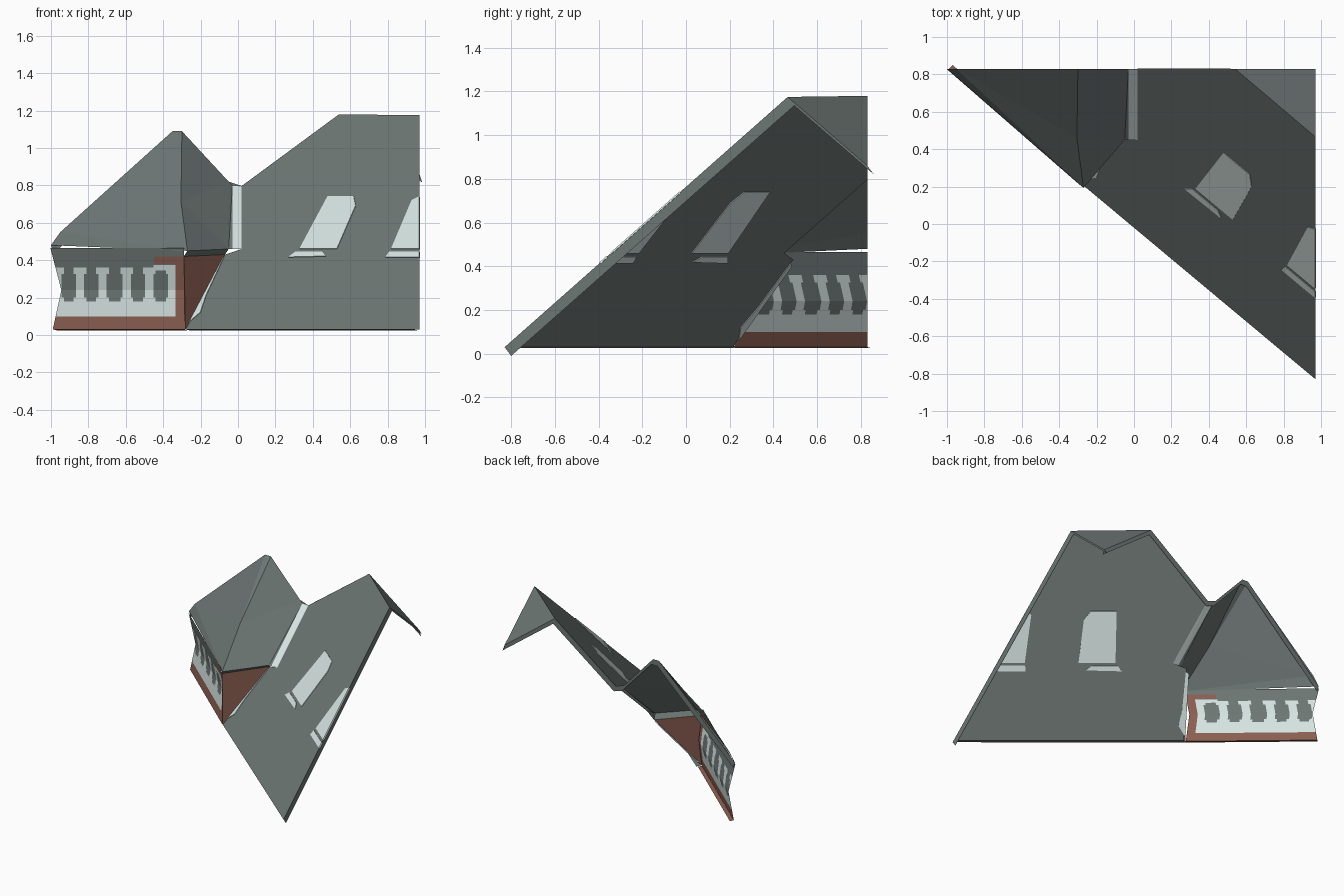
import bpy, bmesh
from mathutils import Vector

if "Cube" in bpy.data.objects:
    bpy.data.objects.remove(bpy.data.objects["Cube"])


def material(name, rgb):
    m = bpy.data.materials.new(name)
    m.diffuse_color = (*rgb, 1)
    m.use_nodes = True
    m.node_tree.nodes["Principled BSDF"].inputs["Base Color"].default_value = m.diffuse_color
    return m


GREY = material("slate grey", (0.155, 0.185, 0.178))
WHITE = material("pale trim", (0.68, 0.78, 0.76))
BRICK = material("brick red", (0.26, 0.115, 0.085))


def finish(name, bm, mats):
    me = bpy.data.meshes.new(name)
    bm.to_mesh(me)
    bm.free()
    for m in mats:
        me.materials.append(m)
    ob = bpy.data.objects.new(name, me)
    bpy.context.collection.objects.link(ob)
    return ob


def panel(name, pts, mat, up=(-0.6, -0.7, 0.9)):
    """One flat-ish polygon whose normal points toward 'up'."""
    bm = bmesh.new()
    f = bm.faces.new([bm.verts.new(p) for p in pts])
    f.normal_update()
    if f.normal.dot(Vector(up)) < 0:
        f.normal_flip()
    bmesh.ops.triangulate(bm, faces=[f])
    return finish(name, bm, [mat])


def skirt(name, pts, off, mat):
    """Narrow band hanging from a cut edge."""
    bm = bmesh.new()
    a = [bm.verts.new(p) for p in pts]
    b = [bm.verts.new(Vector(p) + Vector(off)) for p in pts]
    for i in range(len(pts) - 1):
        bm.faces.new((a[i], a[i + 1], b[i + 1], b[i]))
    return finish(name, bm, [mat])


# The large leaning facade lies in one plane, addressed by front-view x, z
def facade(x, z):
    return Vector((x, (z - 0.03) / 0.884 - 0.835 * x - 0.02, z))


NORMAL = Vector((-0.738, -0.884, 1)).normalized()


def plate(name, xz, mat):
    """Painted detail: thin plate through the facade, seen from both sides."""
    bm = bmesh.new()
    top = [bm.verts.new(facade(x, z) + NORMAL * 0.004) for x, z in xz]
    bot = [bm.verts.new(facade(x, z) - NORMAL * 0.004) for x, z in xz]
    n = len(xz)
    bm.faces.new(top)
    bm.faces.new(bot[::-1])
    for i in range(n):
        bm.faces.new((top[i], bot[i], bot[(i + 1) % n], top[(i + 1) % n]))
    bmesh.ops.recalc_face_normals(bm, faces=bm.faces[:])
    return finish(name, bm, [mat])


# Main facade and the short slope behind its ridge
panel("main_facade", [facade(x, z) for x, z in
      [(-0.28, 0.03), (0.97, 0.03), (0.97, 1.175), (0.54, 1.18),
       (0.02, 0.797), (0.02, 0.46), (-0.07, 0.43)]], GREY)
RIDGE_A, RIDGE_B = facade(0.54, 1.18), facade(0.97, 1.175)
BACK = Vector((0.97, 0.83, 0.86))
panel("back_slope", [RIDGE_A, RIDGE_B, BACK], GREY, (0.5, 0.5, 1))

# Windows, sills and edge trim painted on the facade
plate("window_middle", [(0.33, 0.46), (0.53, 0.46), (0.63, 0.69), (0.62, 0.74), (0.48, 0.74)], WHITE)
plate("sill_middle", [(0.27, 0.415), (0.47, 0.42), (0.45, 0.445), (0.31, 0.445)], WHITE)
plate("window_right", [(0.82, 0.46), (0.97, 0.46), (0.97, 0.74), (0.93, 0.72)], WHITE)
plate("sill_right", [(0.79, 0.415), (0.97, 0.415), (0.97, 0.445), (0.81, 0.445)], WHITE)
plate("corner_trim", [(-0.27, 0.06), (-0.2, 0.12), (-0.17, 0.21), (-0.075, 0.415), (-0.1, 0.4), (-0.24, 0.12)], WHITE)

# Valley gutter between the two roofs
panel("valley_gutter", [(-0.03, 0.45, 0.46), (0.02, 0.45, 0.46),
                        (0.02, 0.83, 0.797), (-0.03, 0.83, 0.8)], WHITE)
panel("valley_edge", [(-0.05, 0.45, 0.46), (-0.03, 0.45, 0.46),
                      (-0.03, 0.83, 0.8), (-0.05, 0.83, 0.82)], GREY)

# Gable roof of the left block
PEAK, CORNER = (-0.30, 0.83, 1.09), (-0.27, 0.193, 0.45)
MID = (-0.305, 0.46, 0.71)
panel("gable_roof_left", [(-1, 0.83, 0.48), CORNER, MID, PEAK, (-0.35, 0.83, 1.09),
                          (-0.95, 0.83, 0.55)], GREY)
panel("gable_roof_right", [PEAK, MID, CORNER, (-0.05, 0.45, 0.46), (-0.05, 0.83, 0.82)],
      GREY, (1, -0.5, 0.7))


# Left block wall: a grid of cells coloured by position
def wall_y(x, z):
    lean = 0.04 * (z - 0.03) / 0.21 if z < 0.24 else 0.04 - 0.05 * (z - 0.24) / 0.22
    return 0.22 - 0.871 * (x + 0.29) + lean


PILLARS = [-0.965, -0.845, -0.725, -0.595, -0.475, -0.352]


def wall_colour(x, z):
    if z < 0.10 or x > -0.335 or (x > -0.45 and z > 0.38):
        return 2
    if z < 0.18:
        return 1
    half = 0.034 if z > 0.325 or z < 0.2 else 0.022
    if z < 0.36 and any(abs(x - p) < half for p in PILLARS):
        return 1
    if x > -0.475 and 0.345 < z < 0.375:
        return 1
    return 0


xs = {-1.03, -0.45, -0.335, -0.29}
for p in PILLARS:
    xs |= {round(p + d, 4) for d in (-0.034, -0.022, 0.022, 0.034)}
xs = sorted(x for x in xs if x <= -0.29)
zs = [0.03, 0.10, 0.18, 0.2, 0.24, 0.325, 0.345, 0.36, 0.375, 0.38, 0.42, 0.465]
bm = bmesh.new()
grid = [[bm.verts.new((x, wall_y(x, z), z)) for x in xs] for z in zs]
for j in range(len(zs) - 1):
    for i in range(len(xs) - 1):
        f = bm.faces.new((grid[j][i], grid[j][i + 1], grid[j + 1][i + 1], grid[j + 1][i]))
        z = (zs[j] + zs[j + 1]) / 2
        f.material_index = 0 if z > 0.42 else wall_colour((xs[i] + xs[i + 1]) / 2, z)
bmesh.ops.bisect_plane(bm, geom=bm.verts[:] + bm.edges[:] + bm.faces[:],
                       plane_co=(0, 0.83, 0), plane_no=(0, 1, 0), clear_outer=True)
finish("left_wall", bm, [GREY, WHITE, BRICK])

# Brick return wall and soffit under the right eave
LOW, HIGH = (-0.29, wall_y(-0.29, 0.03), 0.03), (-0.29, wall_y(-0.29, 0.42), 0.42)
INNER = facade(-0.07, 0.43)
panel("brick_return", [LOW, facade(-0.28, 0.03), INNER, HIGH], BRICK, (1, -1, 0))
panel("eave_soffit", [HIGH, INNER, (-0.05, 0.45, 0.46), CORNER], GREY, (0.5, -1, -0.5))

# Bands along the cut edges
skirt("right_edge_band", [facade(0.97, 0.03), RIDGE_B, BACK], (0, 0.03, -0.04), GREY)
skirt("back_edge_band", [(-1, 0.83, 0.48), (-0.35, 0.83, 1.09), PEAK, (-0.05, 0.83, 0.82),
                         (0.02, 0.83, 0.797), RIDGE_A, BACK], (0.015, 0, -0.045), GREY)
skirt("facade_bottom_band", [facade(-0.28, 0.03), facade(0.94, 0.03)], (0.02, 0.03, -0.005), GREY)
skirt("wall_bottom_band", [(-0.99, 0.83, 0.03), LOW], (0.02, 0.02, -0.005), BRICK)
